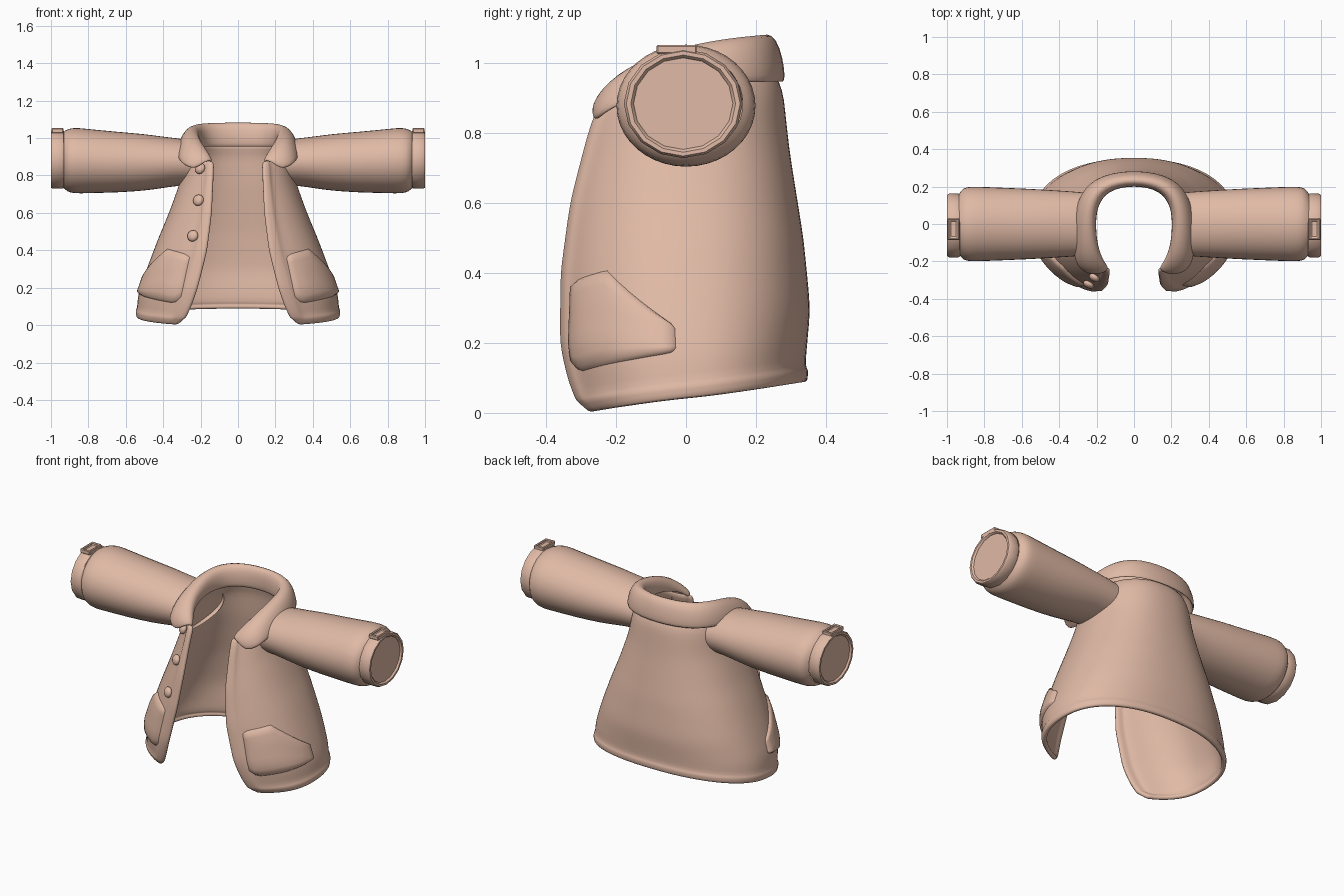
import bpy, bmesh, math
from mathutils import Vector

if "Cube" in bpy.data.objects:
    bpy.data.objects.remove(bpy.data.objects["Cube"])

cloth = bpy.data.materials.new("tan_cloth")
cloth.diffuse_color = (0.75, 0.49, 0.38, 1)
cloth.use_nodes = True
cloth.node_tree.nodes["Principled BSDF"].inputs["Base Color"].default_value = cloth.diffuse_color


def finish(name, verts, faces, solid=0, subsurf=0, angle=40):
    me = bpy.data.meshes.new(name)
    me.from_pydata([tuple(v) for v in verts], [], faces)
    me.materials.append(cloth)
    me.shade_smooth()
    if not subsurf:
        me.set_sharp_from_angle(angle=math.radians(angle))
    ob = bpy.data.objects.new(name, me)
    bpy.context.collection.objects.link(ob)
    if solid:
        m = ob.modifiers.new("thickness", 'SOLIDIFY')
        m.thickness, m.offset = solid, -1
    if subsurf:
        m = ob.modifiers.new("smooth", 'SUBSURF')
        m.levels = m.render_levels = subsurf
    return ob


def grid(name, rows, closed=False, caps=False, flip=False, **kw):
    """Skin a list of equally long point rows."""
    n = len(rows[0])
    verts = [p for r in rows for p in r]
    faces = []
    for i in range(len(rows) - 1):
        for j in range(n if closed else n - 1):
            k = (j + 1) % n
            faces.append((i*n + j, i*n + k, (i+1)*n + k, (i+1)*n + j))
    if caps:
        faces.append(tuple(range((len(rows) - 1)*n, len(rows)*n)))
    if flip:
        faces = [f[::-1] for f in faces]
    return finish(name, verts, faces, **kw)


def interp(table, t):
    if t <= table[0][0]:
        return table[0][1]
    for (t0, a), (t1, b) in zip(table, table[1:]):
        if t <= t1:
            return a + (b - a)*(t - t0)/(t1 - t0)
    return table[-1][1]


# Body profiles by height: half width, front depth, back depth, opening
HALF = [(0, .53), (.1, .542), (.165, .537), (.3, .49), (.47, .425), (.6, .37),
        (.78, .305), (.88, .288), (.94, .27), (.99, .23)]
FRONT = [(0, .315), (.05, .355), (.2, .378), (.4, .37), (.6, .343), (.8, .296),
         (.87, .27), (.95, .23)]
BACK = [(.08, .337), (.3, .357), (.5, .337), (.75, .297), (.95, .275), (1, .235)]
OPEN = [(0, .32), (.05, .27), (.1, .25), (.2, .215), (.4, .165), (.6, .14), (.87, .13)]
N = 2.3


def surface(phi, z):
    s, c = math.sin(phi), math.cos(phi)
    depth = interp(FRONT if c > 0 else BACK, z)
    return Vector((math.copysign(abs(s)**(2/N), s)*interp(HALF, z),
                   -math.copysign(abs(c)**(2/N), c)*depth, z))


def phi_at(x, z):
    return math.asin(min(1, abs(x)/interp(HALF, z))**(N/2))


def outward(phi, z):
    e = .02
    du = surface(phi + e, z) - surface(phi - e, z)
    dv = surface(phi, z + e) - surface(phi, z - e)
    return du.cross(dv).normalized()


# Body shell with a raised border along hem and opening
us = [0, .012, .026, .03] + [.03 + .94*i/36 for i in range(1, 36)] + [.97, .974, .988, 1]
vs = [0, .02, .044, .049] + [.049 + .951*i/16 for i in range(1, 17)]
rows = []
for v in vs:
    zf = .87*v
    p0 = phi_at(interp(OPEN, zf), zf)
    row = []
    for u in us:
        phi = p0 + u*(2*math.pi - 2*p0)
        c = math.cos(phi)
        hem = .04 - .047*c
        top = .975 - .115*max(0, c)**1.5
        z = hem + (top - hem)*v
        p = surface(phi, z)
        if v < .046 or u < .028 or u > .972:
            p += outward(phi, z)*.01
        row.append(p)
    rows.append(row)
grid("jacket_body", rows, solid=.025, subsurf=1)

# Folded collar: each station runs inner edge, crest, outer edge
half = [
    [(.13, -.225, .865), (.133, -.255, .89), (.18, -.278, .875), (.235, -.275, .83)],
    [(.155, -.20, .90), (.163, -.215, .95), (.25, -.258, .925), (.305, -.248, .86)],
    [(.19, -.12, .93), (.195, -.14, 1.01), (.285, -.175, .995), (.335, -.165, .90)],
    [(.20, -.02, .95), (.21, -.02, 1.055), (.297, -.02, 1.045), (.335, -.02, .93)],
    [(.195, .09, .95), (.205, .09, 1.08), (.285, .115, 1.07), (.32, .12, .945)],
    [(.135, .18, .95), (.15, .18, 1.088), (.205, .24, 1.085), (.23, .26, .945)],
    [(0, .205, .95), (0, .21, 1.088), (0, .275, 1.09), (0, .305, .945)],
]
stations = half + [[(-x, y, z) for x, y, z in s] for s in half[-2::-1]]
grid("collar", [[s[k] for s in stations] for k in (3, 2, 1, 0)], solid=.025, subsurf=2)

# Sleeve and cuff sections: x, half depth, half height, centre height
SLEEVE = [(.265, .165, .122, .868), (.33, .177, .13, .872), (.4, .181, .139, .87),
          (.5, .188, .154, .87), (.65, .195, .165, .871), (.8, .201, .174, .877),
          (.88, .204, .18, .88), (.915, .194, .168, .88), (.935, .165, .15, .885)]
CUFF = [(.925, .15, .14, .885), (.932, .166, .153, .885), (.94, .17, .156, .885),
        (.99, .17, .156, .885), (1, .163, .15, .885), (1, .15, .139, .885),
        (.993, .143, .132, .885), (.99, .142, .131, .885)]


def tube(name, sections, side, seg, caps, **kw):
    rows = []
    for i, (x, ry, rz, zc) in enumerate(sections):
        row = []
        for k in range(seg):
            a = 2*math.pi*k/seg
            # first section wraps onto the rounded body
            dx = -.06*math.cos(a)**2 if (i == 0 and not caps) else 0
            yc = -.008 if caps else 0
            row.append((side*(x + dx), yc + ry*math.cos(a), zc + rz*math.sin(a)))
        rows.append(row)
    return grid(name, rows, closed=True, caps=caps, flip=side > 0, **kw)


def buckle(name, side):
    """Rectangular frame with a sunken centre."""
    bm = bmesh.new()
    bmesh.ops.create_cube(bm, size=1)
    for v in bm.verts:
        v.co = Vector((side*.965 + v.co.x*.064, -.027 + v.co.y*.115, 1.04 + v.co.z*.026))
    bm.normal_update()
    top = [f for f in bm.faces if f.normal.z > .9]
    bmesh.ops.inset_region(bm, faces=top, thickness=.016, depth=0)
    bmesh.ops.inset_region(bm, faces=top, thickness=.003, depth=-.012)
    me = bpy.data.meshes.new(name)
    bm.to_mesh(me)
    bm.free()
    me.materials.append(cloth)
    ob = bpy.data.objects.new(name, me)
    bpy.context.collection.objects.link(ob)
    b = ob.modifiers.new("soft_edges", 'BEVEL')
    b.width, b.segments = .004, 1


# Pocket outline as angle (degrees) against bottom and top height
P_TOP = [(30, .365), (36, .385), (55, .41), (85, .26), (87, .24)]
P_LOW = [(30, .15), (36, .115), (85, .172), (87, .185)]


def pocket(name, side):
    nu, nv = 16, 8
    ts = [0, .03] + [.03 + .94*i/nu for i in range(1, nu)] + [.97, 1]
    ws = [0, .05] + [.05 + .9*i/nv for i in range(1, nv)] + [.95, 1]
    rows = []
    for w in ws:
        row = []
        for t in ts:
            d = 30 + 57*t
            z = interp(P_LOW, d)*(1 - w) + interp(P_TOP, d)*w
            phi = math.radians(d)
            edge = t in (0, 1) or w in (0, 1)
            # softly padded towards the middle
            pad = .009 + .007*min(1, 6*min(t, 1 - t), 4*min(w, 1 - w))
            p = surface(phi, z) + outward(phi, z)*(-.004 if edge else pad)
            row.append((side*p.x, p.y, p.z))
        rows.append(row)
    grid(name, rows, flip=side < 0, angle=75)


for side, word in ((1, "left"), (-1, "right")):
    tube(word + "_sleeve", SLEEVE, side, 20, False, subsurf=1)
    tube(word + "_cuff", CUFF, side, 16, True)
    buckle(word + "_cuff_buckle", side)
    pocket(word + "_pocket", side)

# Buttons down one front edge
for i, (x, z) in enumerate(((-.198, .835), (-.207, .665), (-.238, .475))):
    phi = -phi_at(x, z)
    p, nrm = surface(phi, z), outward(phi, z)
    bm = bmesh.new()
    bmesh.ops.create_uvsphere(bm, u_segments=14, v_segments=8, radius=.031)
    q = nrm.to_track_quat('Z', 'Y')
    for v in bm.verts:
        v.co = q @ Vector((v.co.x, v.co.y, v.co.z*.6)) + p + nrm*.01
    bm.verts.index_update()
    finish(f"button_{i + 1}", [v.co.copy() for v in bm.verts],
           [tuple(v.index for v in f.verts) for f in bm.faces], angle=60)
    bm.free()
